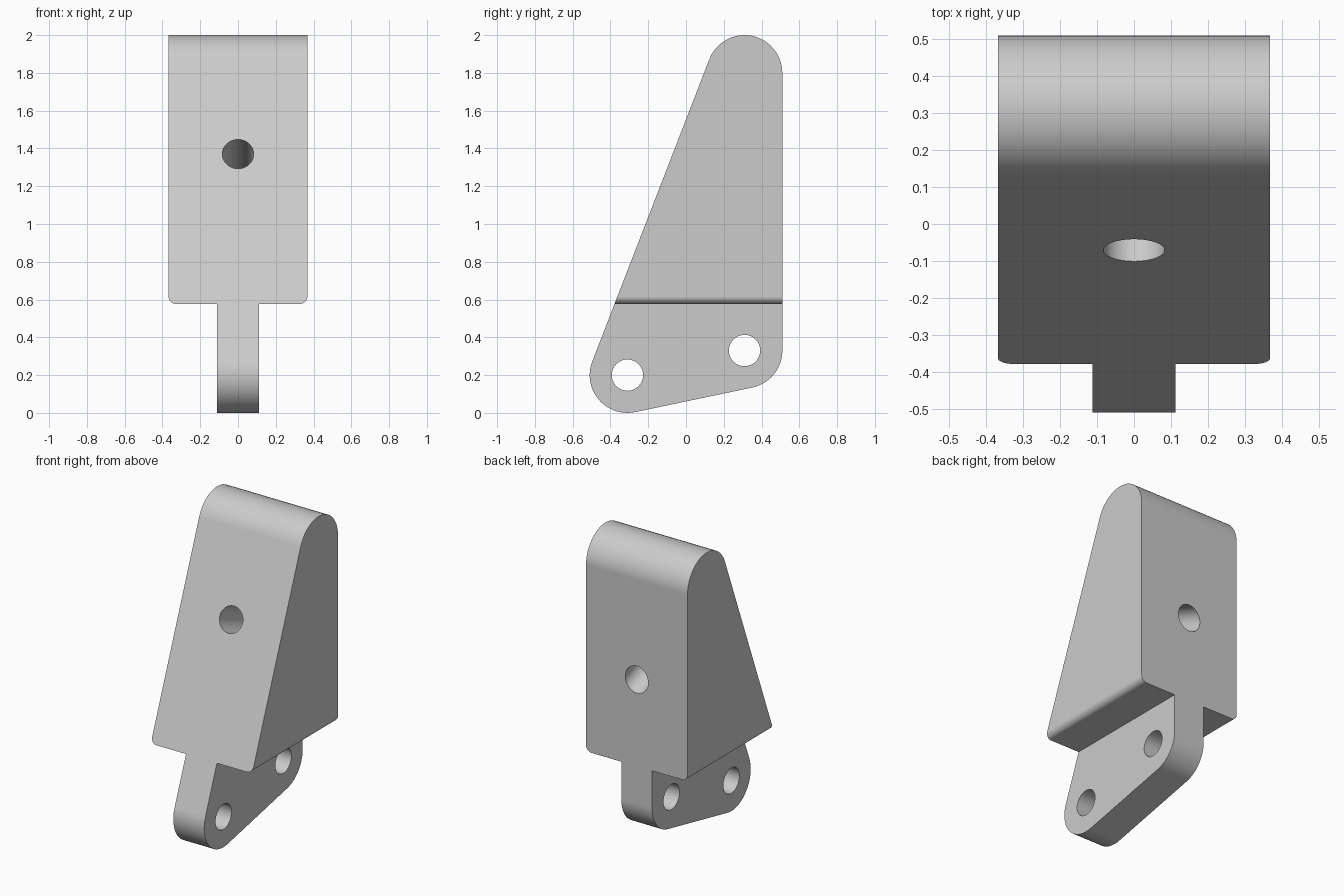
import bpy, bmesh, math
from mathutils import Vector

cube = bpy.data.objects.get("Cube")
if cube:
    bpy.data.objects.remove(cube, do_unlink=True)

HALF_W, HALF_TONGUE = 0.368, 0.112   # half widths of block and tongue
SHOULDER, FILLET = 0.577, 0.04
R, HOLE_R = 0.2, 0.083
TOP, REAR, FRONT = Vector((0.31, 1.8)), Vector((0.31, 0.33)), Vector((-0.31, 0.2))


def arc(center, r, a0, a1, n=20):
    return [(center[0] + r * math.cos(a0 + (a1 - a0) * i / n),
             center[1] + r * math.sin(a0 + (a1 - a0) * i / n)) for i in range(n + 1)]


def prism(name, points, to_3d, sweep):
    """Extrude a closed 2D outline along the sweep vector."""
    bm = bmesh.new()
    face = bm.faces.new([bm.verts.new(to_3d(*p)) for p in points])
    ret = bmesh.ops.extrude_face_region(bm, geom=[face])
    moved = [v for v in ret["geom"] if isinstance(v, bmesh.types.BMVert)]
    bmesh.ops.translate(bm, verts=moved, vec=sweep)
    bmesh.ops.recalc_face_normals(bm, faces=bm.faces)
    mesh = bpy.data.meshes.new(name)
    bm.to_mesh(mesh)
    bm.free()
    obj = bpy.data.objects.new(name, mesh)
    bpy.context.collection.objects.link(obj)
    return obj


def hole_cutter(center, axis):
    bpy.ops.mesh.primitive_cylinder_add(vertices=32, radius=HOLE_R, depth=3, location=center)
    obj = bpy.context.object
    obj.rotation_mode = 'QUATERNION'
    obj.rotation_quaternion = Vector(axis).to_track_quat('Z', 'Y')
    return obj


# Side outline: three equal rounds joined by tangent lines
def outward(a, b):
    d = b - a
    return math.atan2(-d.x, d.y)


low, back, slope = outward(FRONT, REAR), 0.0, outward(TOP, FRONT)
outline = (arc(FRONT, R, slope, low + math.tau if low < slope else low)
           + arc(REAR, R, low, back) + arc(TOP, R, back, slope))
bracket = prism("bracket_body", outline, lambda y, z: (-HALF_W, y, z), (2 * HALF_W, 0, 0))

# Front outline: wide block with rounded lower corners above a narrow tongue
half = [(HALF_TONGUE, -0.5), (HALF_TONGUE, SHOULDER)]
half += arc((HALF_W - FILLET, SHOULDER + FILLET), FILLET, -math.pi / 2, 0, 8)
half[-1] = (HALF_W + 0.0001, half[-1][1])
half += [(HALF_W + 0.0001, 2.5)]
front = half + [(-x, z) for x, z in reversed(half)]
mask = prism("front_mask", front, lambda x, z: (x, -1, z), (0, 2, 0))

# Two pin holes across the tongue, one hole square to the sloping face
slope_normal = Vector((0, math.cos(slope), math.sin(slope)))
cutters = [(mask, 'INTERSECT'),
           (hole_cutter((0, *FRONT), (1, 0, 0)), 'DIFFERENCE'),
           (hole_cutter((0, *REAR), (1, 0, 0)), 'DIFFERENCE'),
           (hole_cutter((0, -0.07, 1.37), slope_normal), 'DIFFERENCE')]
for cutter, op in cutters:
    cutter.hide_render = True
    mod = bracket.modifiers.new(op.title(), 'BOOLEAN')
    mod.operation, mod.solver, mod.object = op, 'EXACT', cutter

bpy.context.view_layer.update()
depsgraph = bpy.context.evaluated_depsgraph_get()
mesh = bpy.data.meshes.new_from_object(bracket.evaluated_get(depsgraph))
bracket.modifiers.clear()
bracket.data = mesh
for cutter, _ in cutters:
    bpy.data.objects.remove(cutter, do_unlink=True)

# Plain grey
grey = bpy.data.materials.new("light grey")
grey.use_nodes = True
grey.diffuse_color = (0.6, 0.6, 0.6, 1)
grey.node_tree.nodes["Principled BSDF"].inputs["Base Color"].default_value = (0.6, 0.6, 0.6, 1)
mesh.materials.clear()
mesh.materials.append(grey)

# Smooth rounds, crisp edges
bpy.ops.object.select_all(action='DESELECT')
bracket.select_set(True)
bpy.context.view_layer.objects.active = bracket
bpy.ops.object.shade_smooth_by_angle(angle=math.radians(30))
weighted = bracket.modifiers.new("Weighted Normals", 'WEIGHTED_NORMAL')
weighted.keep_sharp = True
